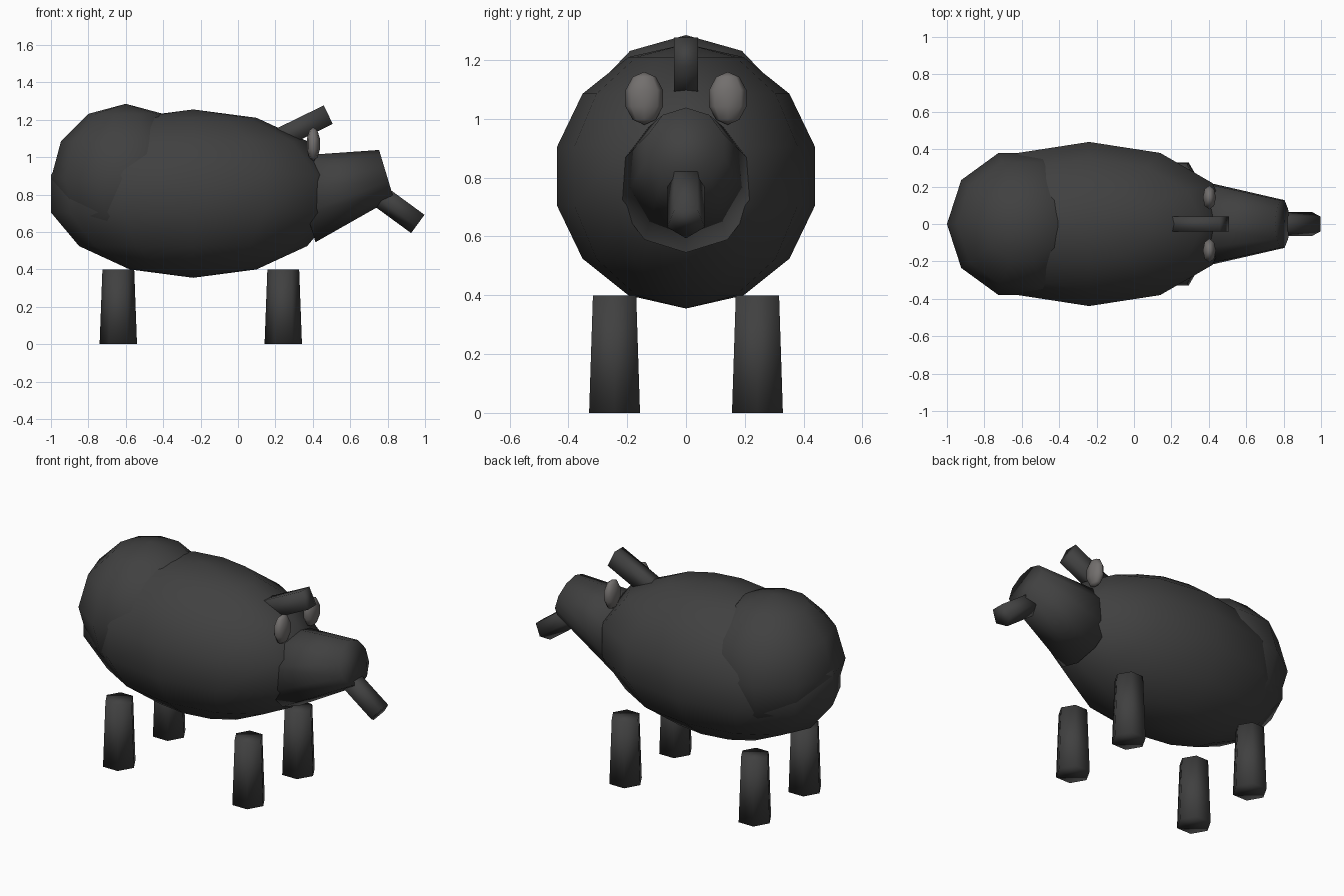
import bpy, bmesh
from math import sin, cos, pi
from mathutils import Matrix, Vector

cube = bpy.data.objects.get("Cube")
if cube:
    bpy.data.objects.remove(cube, do_unlink=True)


def material(name, color):
    mat = bpy.data.materials.new(name)
    mat.use_nodes = True
    mat.diffuse_color = color
    bsdf = mat.node_tree.nodes["Principled BSDF"]
    bsdf.inputs["Base Color"].default_value = color
    bsdf.inputs["Roughness"].default_value = 0.8
    return mat


hide = material("charcoal hide", (0.052, 0.052, 0.052, 1))
eye_grey = material("warm grey eye", (0.17, 0.16, 0.155, 1))


def finish(name, bm, mat):
    """Turn a bmesh into a smooth shaded object."""
    bmesh.ops.remove_doubles(bm, verts=bm.verts, dist=0.0001)
    bmesh.ops.recalc_face_normals(bm, faces=bm.faces)
    for face in bm.faces:
        face.smooth = True
    mesh = bpy.data.meshes.new(name)
    bm.to_mesh(mesh)
    bm.free()
    mesh.materials.append(mat)
    obj = bpy.data.objects.new(name, mesh)
    bpy.context.collection.objects.link(obj)
    return obj


def lathe(name, profile, sides, matrix, mat):
    """Revolve (radius, height) pairs around local z, first corner on local x."""
    bm = bmesh.new()
    rings = []
    for r, h in profile:
        angles = [2 * pi * i / sides for i in range(sides)]
        rings.append([bm.verts.new(matrix @ Vector((r * cos(a), r * sin(a), h)))
                      for a in angles])
    for low, high in zip(rings, rings[1:]):
        for i in range(sides):
            j = (i + 1) % sides
            bm.faces.new((low[i], low[j], high[j], high[i]))
    for ring, (r, h) in ((rings[0], profile[0]), (rings[-1], profile[-1])):
        if r > 0:
            bm.faces.new(ring)
    return finish(name, bm, mat)


def ellipsoid(name, center, size, sides, rows, mat):
    profile = [(sin(pi * k / rows) if 0 < k < rows else 0, -cos(pi * k / rows))
               for k in range(rows + 1)]
    matrix = Matrix.Translation(center) @ Matrix.Diagonal((*size, 1))
    # the first corner points to the rear
    return lathe(name, profile, sides, matrix @ Matrix.Rotation(pi, 4, 'Z'), mat)


def frame(start, end):
    """Matrix with z along start-end and x pointing down in the centre plane."""
    axis = (Vector(end) - Vector(start)).normalized()
    side = Vector((0, 1, 0))
    down = side.cross(axis)
    if down.z > 0:
        side, down = -side, -down
    rot = Matrix((down, axis.cross(down), axis)).transposed().to_4x4()
    return Matrix.Translation(start) @ rot


def tube(name, start, end, r1, r2, sides, mat):
    length = (Vector(end) - Vector(start)).length
    return lathe(name, [(r1, 0), (r2, length)], sides, frame(start, end), mat)


# Body and rump
ellipsoid("body", (-0.24, 0, 0.805), (0.78, 0.45, 0.45), 12, 7, hide)
ellipsoid("rump", (-0.6, 0, 0.885), (0.4, 0.4, 0.4), 10, 6, hide)

# Tapered head and drooping snout
tube("head", (0.345, 0, 0.775), (0.793, 0, 0.91), 0.24, 0.134, 10, hide)
tube("snout", (0.73, 0, 0.82), (0.965, 0, 0.648), 0.067, 0.067, 5, hide)

# Crest block on the forehead
crest_start, crest_end = Vector((0.12, 0, 1.05)), Vector((0.4825, 0, 1.227))
length = (crest_end - crest_start).length
bm = bmesh.new()
place = (frame(crest_start, crest_end) @ Matrix.Translation((0, 0, length / 2))
         @ Matrix.Diagonal((0.11, 0.08, length, 1)))
bmesh.ops.create_cube(bm, size=1, matrix=place)
finish("crest", bm, hide)

# Eyes and legs on both sides
for side, label in ((1, "back"), (-1, "front")):
    ellipsoid("eye_" + label, (0.403, 0.142 * side, 1.07),
              (0.037, 0.067, 0.09), 8, 5, eye_grey)
    for x, end in ((0.242, "head"), (-0.64, "rump")):
        lathe(f"leg_{end}_{label}", [(0.1, 0), (0.085, 0.4)], 6,
              Matrix.Translation((x, 0.243 * side, 0)), hide)
